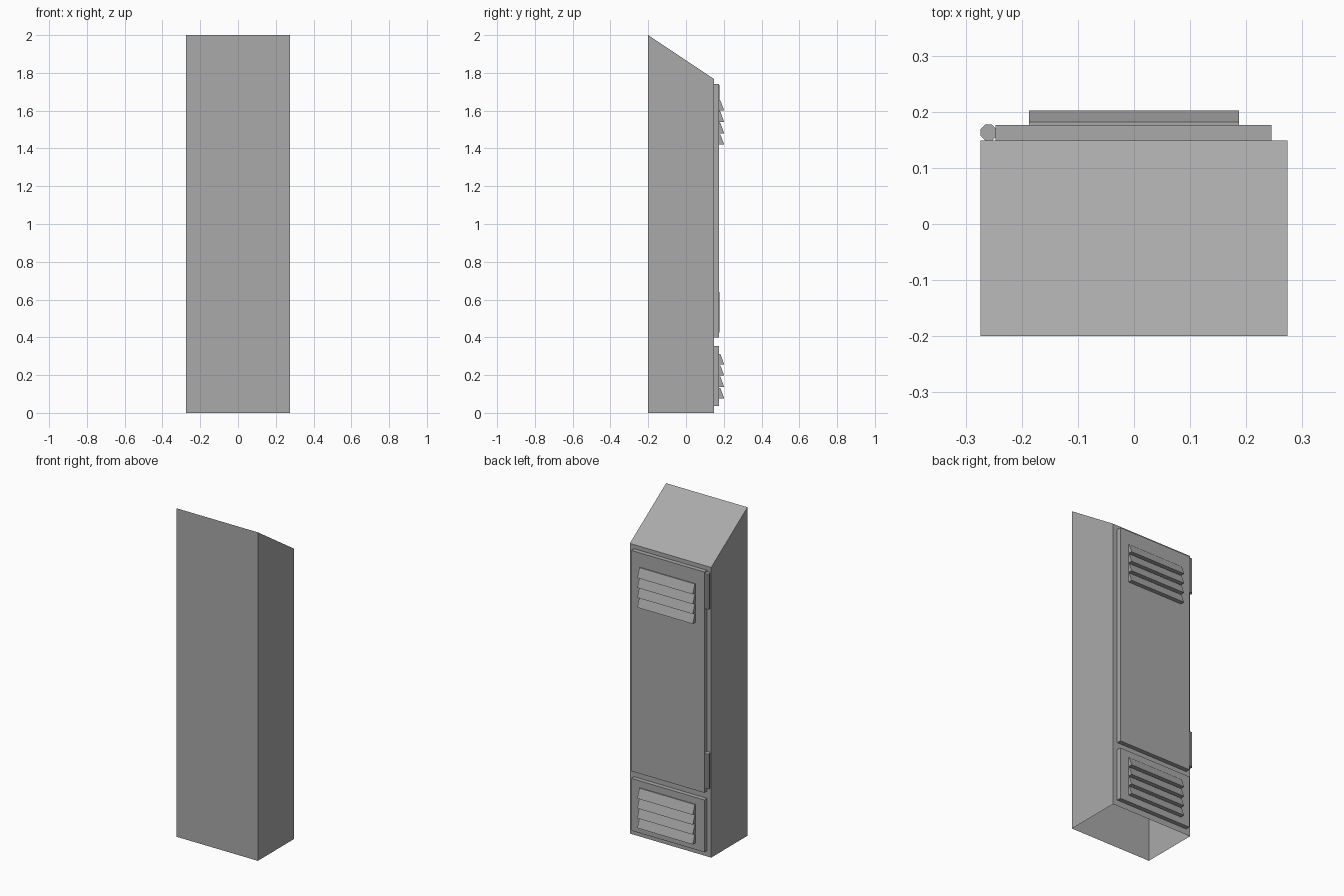
import bpy
import bmesh
from math import pi

cube = bpy.data.objects.get("Cube")
if cube:
    bpy.data.objects.remove(cube, do_unlink=True)

# One painted-metal grey
grey = bpy.data.materials.new("locker_grey")
grey.use_nodes = True
COLOUR = (0.4, 0.4, 0.4, 1)
grey.diffuse_color = COLOUR
grey.node_tree.nodes["Principled BSDF"].inputs["Base Color"].default_value = COLOUR


def finish(bm, name):
    bmesh.ops.recalc_face_normals(bm, faces=bm.faces)
    mesh = bpy.data.meshes.new(name)
    bm.to_mesh(mesh)
    bm.free()
    mesh.materials.append(grey)
    obj = bpy.data.objects.new(name, mesh)
    bpy.context.collection.objects.link(obj)
    return obj


def add_prism(bm, profile, x0, x1):
    """Extrude a (y, z) profile along x."""
    face = bm.faces.new([bm.verts.new((x0, y, z)) for y, z in profile])
    out = bmesh.ops.extrude_face_region(bm, geom=[face])
    verts = [g for g in out["geom"] if isinstance(g, bmesh.types.BMVert)]
    bmesh.ops.translate(bm, verts=verts, vec=(x1 - x0, 0, 0))


FACE_Y = 0.149      # plane of the cabinet face carrying the doors
DOOR_Y = 0.176      # outer plane of the doors
VENT_Y = 0.202      # tips of the louvres

# Cabinet: thin sheet shell with a sloping top and an open bottom
bm = bmesh.new()
add_prism(bm, [(-0.2, 0), (FACE_Y, 0), (FACE_Y, 1.767), (-0.2, 2)], -0.274, 0.274)
bmesh.ops.recalc_face_normals(bm, faces=bm.faces)
bottom = [f for f in bm.faces if f.normal.z < -0.9]
bmesh.ops.delete(bm, geom=bottom, context="FACES_ONLY")
finish(bm, "cabinet_shell")

# Doors
for name, z0, z1 in (("upper_door", 0.398, 1.742), ("lower_door", 0.036, 0.354)):
    bm = bmesh.new()
    add_prism(bm, [(FACE_Y, z0), (DOOR_Y, z0), (DOOR_Y, z1), (FACE_Y, z1)], -0.247, 0.245)
    finish(bm, name)

# Louvred vents: four downward-opening wedges on each door
for name, base in (("upper_vent", 1.42), ("lower_vent", 0.077)):
    bm = bmesh.new()
    for i in range(4):
        z = base + 0.06 * i
        add_prism(bm, [(DOOR_Y, z), (VENT_Y, z), (DOOR_Y + 0.006, z + 0.055),
                       (DOOR_Y, z + 0.055)], -0.187, 0.187)
    finish(bm, name)

# Hinge barrels beside the upper door
for name, z0, z1 in (("upper_hinge", 1.52, 1.735), ("lower_hinge", 0.425, 0.64)):
    bpy.ops.mesh.primitive_cylinder_add(vertices=8, radius=0.0155, depth=z1 - z0,
                                        location=(-0.259, 0.163, (z0 + z1) / 2),
                                        rotation=(0, 0, pi / 8))
    hinge = bpy.context.object
    hinge.name = name
    hinge.data.materials.append(grey)
